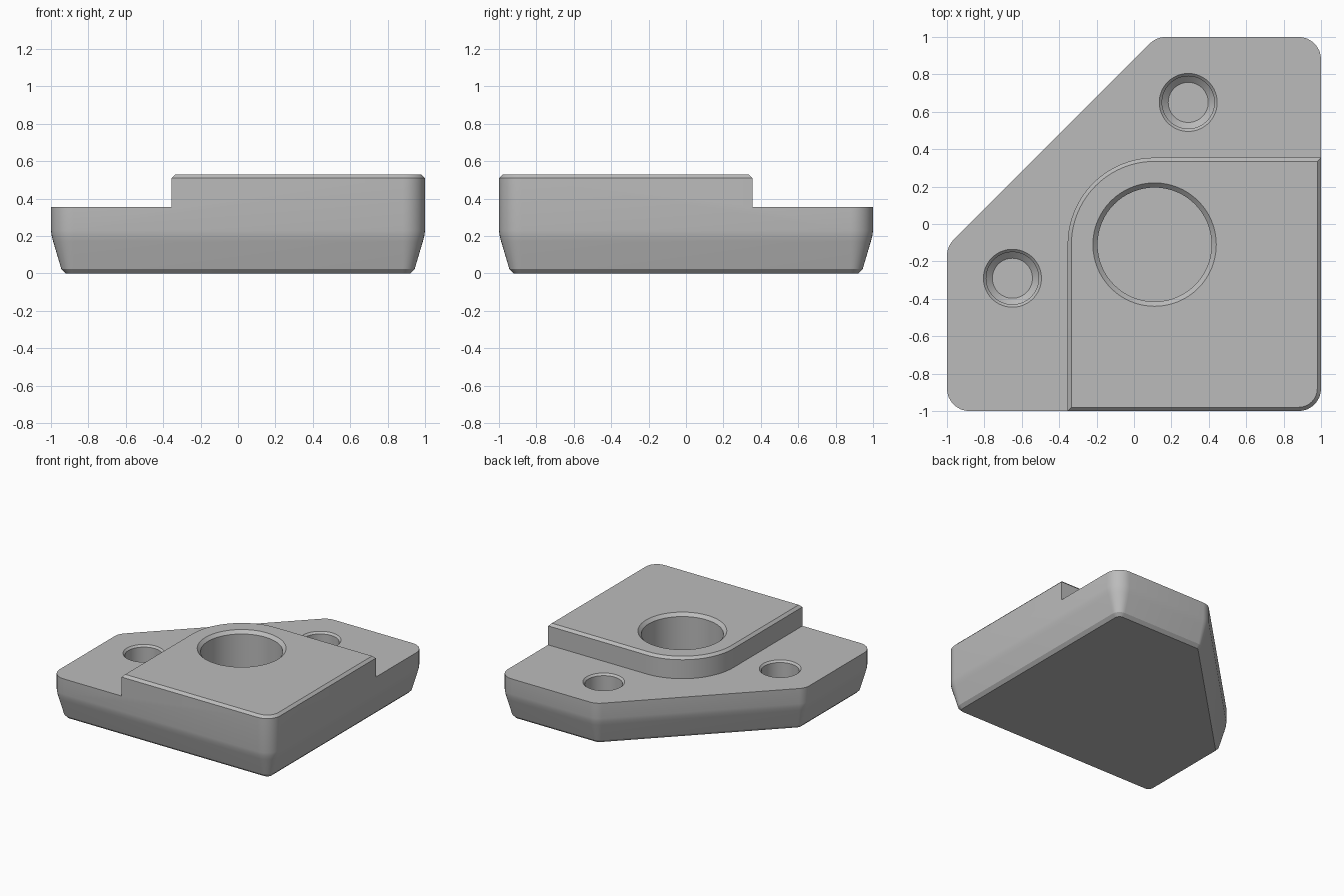
import bpy, bmesh, math
from mathutils import Vector

cube = bpy.data.objects.get("Cube")
if cube:
    bpy.data.objects.remove(cube, do_unlink=True)

grey = bpy.data.materials.new("plain grey")
grey.use_nodes = True
colour = (0.5, 0.5, 0.5, 1)
grey.diffuse_color = colour
grey.node_tree.nodes["Principled BSDF"].inputs["Base Color"].default_value = colour


def outline(corners, inset, steps):
    """Counter-clockwise polygon with rounded corners, moved inwards by inset."""
    points = []
    for i, (x, y, radius) in enumerate(corners):
        p = Vector((x, y))
        u = (p - Vector(corners[i - 1][:2])).normalized()
        v = (Vector(corners[(i + 1) % len(corners)][:2]) - p).normalized()
        turn = math.atan2(u.x * v.y - u.y * v.x, u.dot(v))
        side = math.copysign(1, turn)
        nu, nv = Vector((-u.y, u.x)), Vector((-v.y, v.x))
        p += (nu + nv) * inset / (1 + nu.dot(nv))
        if radius == 0:
            points.append(p)
            continue
        r = max(radius - inset * side, 0.005)
        start = p - u * r * math.tan(abs(turn) / 2)
        centre = start + nu * side * r
        for k in range(steps + 1):
            a = turn * k / steps
            arm = start - centre
            points.append(centre + Vector((arm.x * math.cos(a) - arm.y * math.sin(a),
                                           arm.x * math.sin(a) + arm.y * math.cos(a))))
    return points


def circle(centre, radius, steps=64):
    return [Vector((centre[0] + radius * math.cos(math.tau * k / steps),
                    centre[1] + radius * math.sin(math.tau * k / steps))) for k in range(steps)]


def loft(name, sections):
    """Closed solid through (height, outline) sections, from bottom to top."""
    bm = bmesh.new()
    rings = [[bm.verts.new((p.x, p.y, z)) for p in pts] for z, pts in sections]
    for low, high in zip(rings, rings[1:]):
        for k in range(len(low)):
            j = (k + 1) % len(low)
            bm.faces.new((low[k], low[j], high[j], high[k]))
    bm.faces.new(rings[0][::-1])
    bm.faces.new(rings[-1])
    mesh = bpy.data.meshes.new(name)
    bm.to_mesh(mesh)
    bm.free()
    mesh.materials.append(grey)
    obj = bpy.data.objects.new(name, mesh)
    bpy.context.collection.objects.link(obj)
    return obj


# Corner block: square with one corner cut off, tapered foot, chamfered top
plan = [(-1, -1, 0.12), (1, -1, 0.12), (1, 1, 0.12), (0.12, 1, 0.12), (-1, -0.12, 0.12)]
body_levels = [(0, 0.08), (0.025, 0.055), (0.17, 0.012), (0.2, 0.004), (0.23, 0),
               (0.51, 0), (0.53, 0.02)]
body = loft("corner_block", [(z, outline(plan, d, 8)) for z, d in body_levels])

# Ledge around the raised pad; the flare at the top chamfers the pad edge
ledge_plan = [(-2, -2, 0), (-0.355, -2, 0), (-0.355, 0.355, 0.465), (2, 0.355, 0), (2, 2, 0), (-2, 2, 0)]
ledge_levels = [(0.355, 0), (0.51, 0), (0.57, -0.06)]
cutters = [loft("ledge_cutter", [(z, outline(ledge_plan, d, 20)) for z, d in ledge_levels])]


def hole(name, centre, profile):
    cutters.append(loft(name, [(z, circle(centre, r)) for z, r in profile]))


# Blind holes with chamfered rims
hole("large_hole_cutter", (0.11, -0.11), [(0.1, 0.305), (0.505, 0.305), (0.56, 0.36)])
for name, centre in (("back", (0.29, 0.65)), ("side", (-0.65, -0.29))):
    hole(name + "_hole_cutter", centre,
         [(0.09, 0.107), (0.12, 0.14), (0.34, 0.14), (0.39, 0.19)])

# Cut, then smooth the curved walls
bpy.ops.object.select_all(action="DESELECT")
bpy.context.view_layer.objects.active = body
body.select_set(True)
for cutter in cutters:
    mod = body.modifiers.new(cutter.name, "BOOLEAN")
    mod.operation = "DIFFERENCE"
    mod.solver = "EXACT"
    mod.object = cutter
    bpy.ops.object.modifier_apply(modifier=mod.name)
    bpy.data.objects.remove(cutter, do_unlink=True)
bpy.ops.object.shade_smooth_by_angle(angle=math.radians(25))
